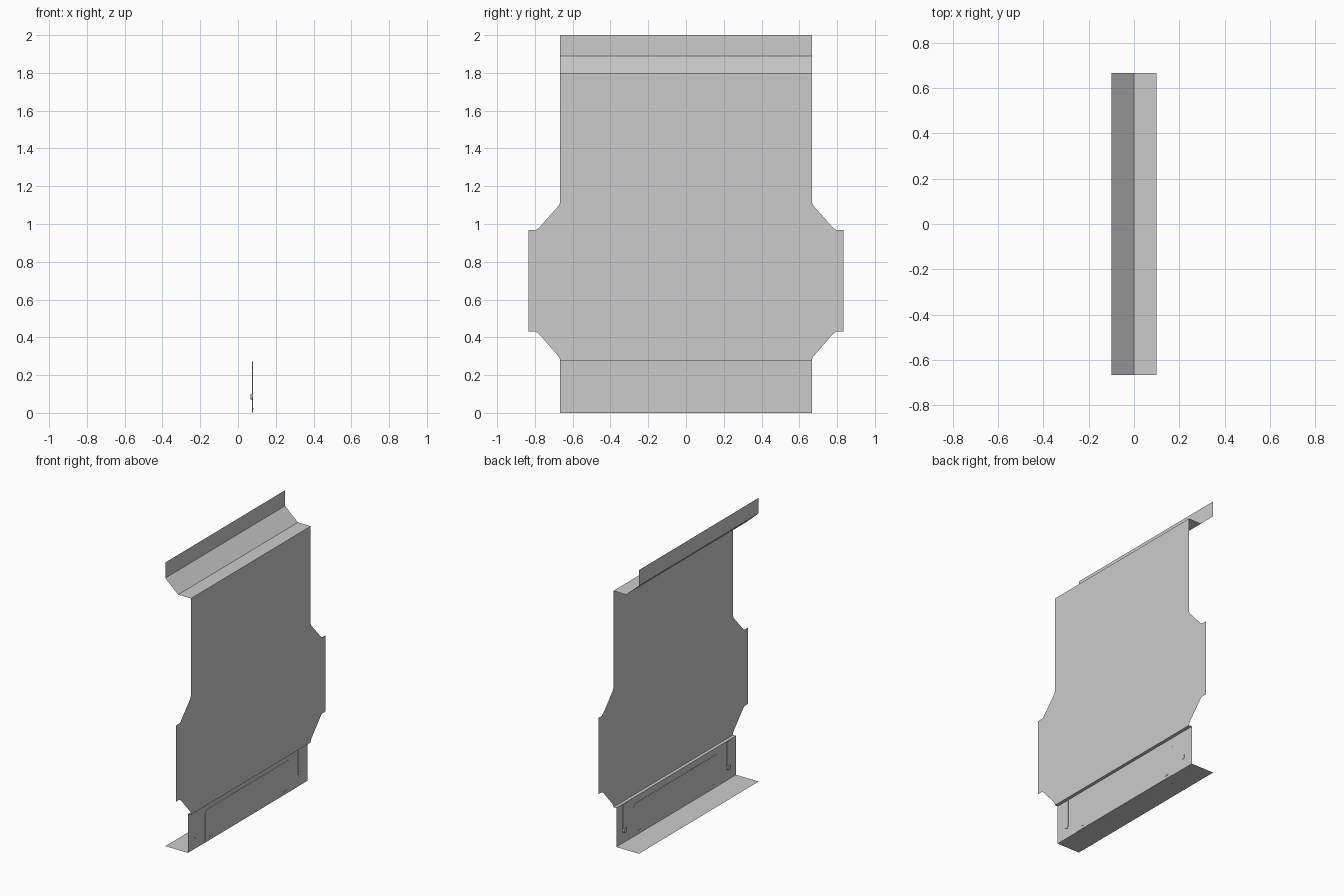
import bpy, bmesh
from math import sin, cos, pi

if "Cube" in bpy.data.objects:
    bpy.data.objects.remove(bpy.data.objects["Cube"])

HALF_W = 0.667      # half width of the straight sheets
PANEL_X = 0.1       # plane of the large panel
PLATE_X = 0.077     # plane of the set-back lower plate


def finish(name, bm):
    mesh = bpy.data.meshes.new(name)
    bm.to_mesh(mesh)
    bm.free()
    obj = bpy.data.objects.new(name, mesh)
    bpy.context.collection.objects.link(obj)
    return obj


def folded_sheet(name, profile):
    """Thin sheet: an (x, z) profile swept across the width."""
    bm = bmesh.new()
    rows = [[bm.verts.new((x, y, z)) for y in (-HALF_W, HALF_W)] for x, z in profile]
    for a, b in zip(rows, rows[1:]):
        bm.faces.new((a[0], a[1], b[1], b[0]))
    return finish(name, bm)


def plate(name, outline, x0, x1=None):
    """Flat (y, z) outline, made solid from x0 to x1 when x1 is given."""
    bm = bmesh.new()
    face = bm.faces.new([bm.verts.new((x0, y, z)) for y, z in outline])
    if x1 is not None:
        new = bmesh.ops.extrude_face_region(bm, geom=[face], use_keep_orig=True)["geom"]
        verts = [v for v in new if isinstance(v, bmesh.types.BMVert)]
        bmesh.ops.translate(bm, verts=verts, vec=(x1 - x0, 0, 0))
        bmesh.ops.recalc_face_normals(bm, faces=bm.faces)
    return finish(name, bm)


def arc(cy, cz, r, start, end, steps=6):
    return [(cy + r * cos(start + (end - start) * i / steps),
             cz + r * sin(start + (end - start) * i / steps)) for i in range(steps + 1)]


# Folded top lip
folded_sheet("top_lip", [(PANEL_X, 1.8), (0, 1.8), (-0.1, 1.89), (-0.1, 2.0)])

# Base flange, lower plate and the small step out to the panel
folded_sheet("base_flange_and_plate",
             [(-0.1, 0), (PLATE_X, 0), (PLATE_X, 0.275), (PANEL_X, 0.275)])

# Large panel with side wings
side = [(HALF_W, 0.275), (HALF_W, 0.285), (0.674, 0.299), (0.78, 0.42), (0.797, 0.43),
        (0.834, 0.43), (0.834, 0.968), (0.797, 0.968), (0.78, 0.978),
        (0.674, 1.097), (HALF_W, 1.113), (HALF_W, 1.8)]
plate("main_panel", side + [(-y, z) for y, z in reversed(side)], PANEL_X)

# Access door with rounded top corners
door = ([(0.476, 0.001)] + arc(0.446, 0.198, 0.03, 0, pi / 2)
        + arc(-0.446, 0.198, 0.03, pi / 2, pi) + [(-0.476, 0.001)])
plate("access_door", door, PLATE_X - 0.002, PLATE_X + 0.002)

for s, tag in ((-1, "left"), (1, "right")):
    # Vertical slot strip with a rounded lower end
    cy = s * 0.578
    slot = arc(cy, 0.088, 0.018, pi, 2 * pi, 8) + [(cy + 0.018, 0.272), (cy - 0.018, 0.272)]
    plate("slot_" + tag, slot, PLATE_X - 0.003, PLATE_X + 0.002)
    # Catch at the foot of the slot
    catch = arc(cy, 0.086, 0.016, pi, 2 * pi, 8) + [(cy + 0.016, 0.1), (cy - 0.016, 0.1)]
    plate("catch_" + tag, catch, 0.065, PLATE_X + 0.003)
    # Small foot clip on the door
    fy = s * 0.413
    clip = [(fy - 0.017, 0.021), (fy + 0.017, 0.021), (fy + 0.017, 0.027), (fy - 0.017, 0.027)]
    plate("door_clip_" + tag, clip, PLATE_X - 0.004, PLATE_X + 0.004)
